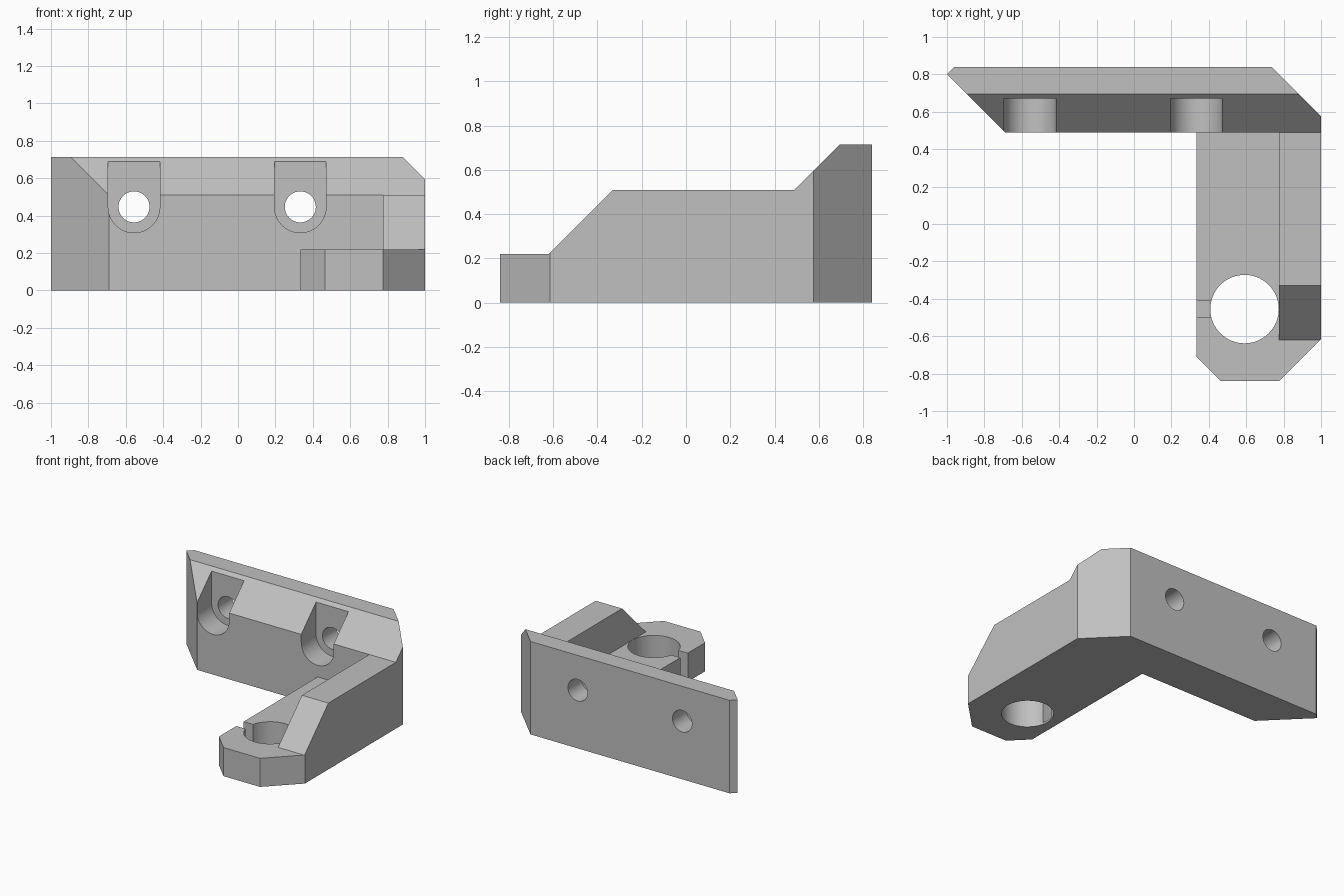
import bpy, bmesh, math
from mathutils import Vector

cube = bpy.data.objects.get("Cube")
if cube:
    bpy.data.objects.remove(cube, do_unlink=True)

grey = bpy.data.materials.new("plain grey")
grey.use_nodes = True
colour = (0.53, 0.53, 0.53, 1)
grey.diffuse_color = colour
grey.node_tree.nodes["Principled BSDF"].inputs["Base Color"].default_value = colour


def prism(name, outline, axis, lo, hi):
    """Extrude a 2D outline along an axis; the outline uses the other two axes in order."""
    bm = bmesh.new()

    def place(p, d):
        co = list(p)
        co.insert(axis, d)
        return Vector(co)

    face = bm.faces.new([bm.verts.new(place(p, lo)) for p in outline])
    ext = bmesh.ops.extrude_face_region(bm, geom=[face])
    step = place((0, 0), hi - lo)
    bmesh.ops.translate(bm, vec=step, verts=[v for v in ext["geom"] if isinstance(v, bmesh.types.BMVert)])
    bmesh.ops.recalc_face_normals(bm, faces=bm.faces)
    mesh = bpy.data.meshes.new(name)
    bm.to_mesh(mesh)
    bm.free()
    mesh.materials.append(grey)
    obj = bpy.data.objects.new(name, mesh)
    bpy.context.collection.objects.link(obj)
    return obj


def rect(a0, a1, b0, b1):
    return [(a0, b0), (a1, b0), (a1, b1), (a0, b1)]


def arc(cx, cy, r, start, end, n):
    angles = [math.radians(start + (end - start) * i / n) for i in range(n + 1)]
    return [(cx + r * math.cos(a), cy + r * math.sin(a)) for a in angles]


def circle(cx, cy, r, n=64):
    return arc(cx, cy, r, 0, 360, n)[:-1]


def combine(body, tool, operation="DIFFERENCE"):
    tool.hide_render = True
    bpy.context.view_layer.objects.active = body
    mod = body.modifiers.new("shape", "BOOLEAN")
    mod.operation, mod.solver, mod.object = operation, "EXACT", tool
    bpy.ops.object.modifier_apply(modifier=mod.name)
    bpy.data.objects.remove(tool, do_unlink=True)


# Bracket body: L-shaped plan trimmed by the side profile
PLATE_FRONT, ARM_TOP = 0.49, 0.22
bracket = prism("corner_bracket", [
    (-0.69, PLATE_FRONT), (0.335, PLATE_FRONT), (0.335, -0.71), (0.465, -0.84),
    (0.775, -0.84), (1, -0.615), (1, 0.575), (0.735, 0.84), (-0.96, 0.84), (-1, 0.80)], 2, 0, 0.8)
profile = prism("side_profile", [
    (-0.9, -0.1), (0.9, -0.1), (0.9, 0.715), (0.695, 0.715), (PLATE_FRONT, 0.51),
    (-0.33, 0.51), (-0.62, ARM_TOP), (-0.9, ARM_TOP)], 0, -1.2, 1.2)
combine(bracket, profile, "INTERSECT")

# Lower the arm beside its stiffening wall
combine(bracket, prism("arm_step", rect(0.2, 0.775, -1, PLATE_FRONT), 2, ARM_TOP, 1))

# Rod hole and the narrow slot that opens it to the side
combine(bracket, prism("rod_hole", circle(0.591, -0.455, 0.183), 2, -0.1, 0.9))
combine(bracket, prism("rod_slot", rect(0.2, 0.55, -0.5, -0.41), 2, 0.015, 0.4))

# Bolt holes with open-topped recesses
for x in (-0.556, 0.333):
    z, r = 0.447, 0.138
    recess = arc(x, z, r, 180, 360, 32) + [(x + r, 1), (x - r, 1)]
    combine(bracket, prism("bolt_recess", recess, 1, 0.3, 0.67))
    combine(bracket, prism("bolt_hole", circle(x, z, 0.083, 48), 1, 0.3, 1))

bpy.ops.object.select_all(action="DESELECT")
bracket.select_set(True)
bpy.context.view_layer.objects.active = bracket
bpy.ops.object.shade_smooth_by_angle(angle=math.radians(25))
